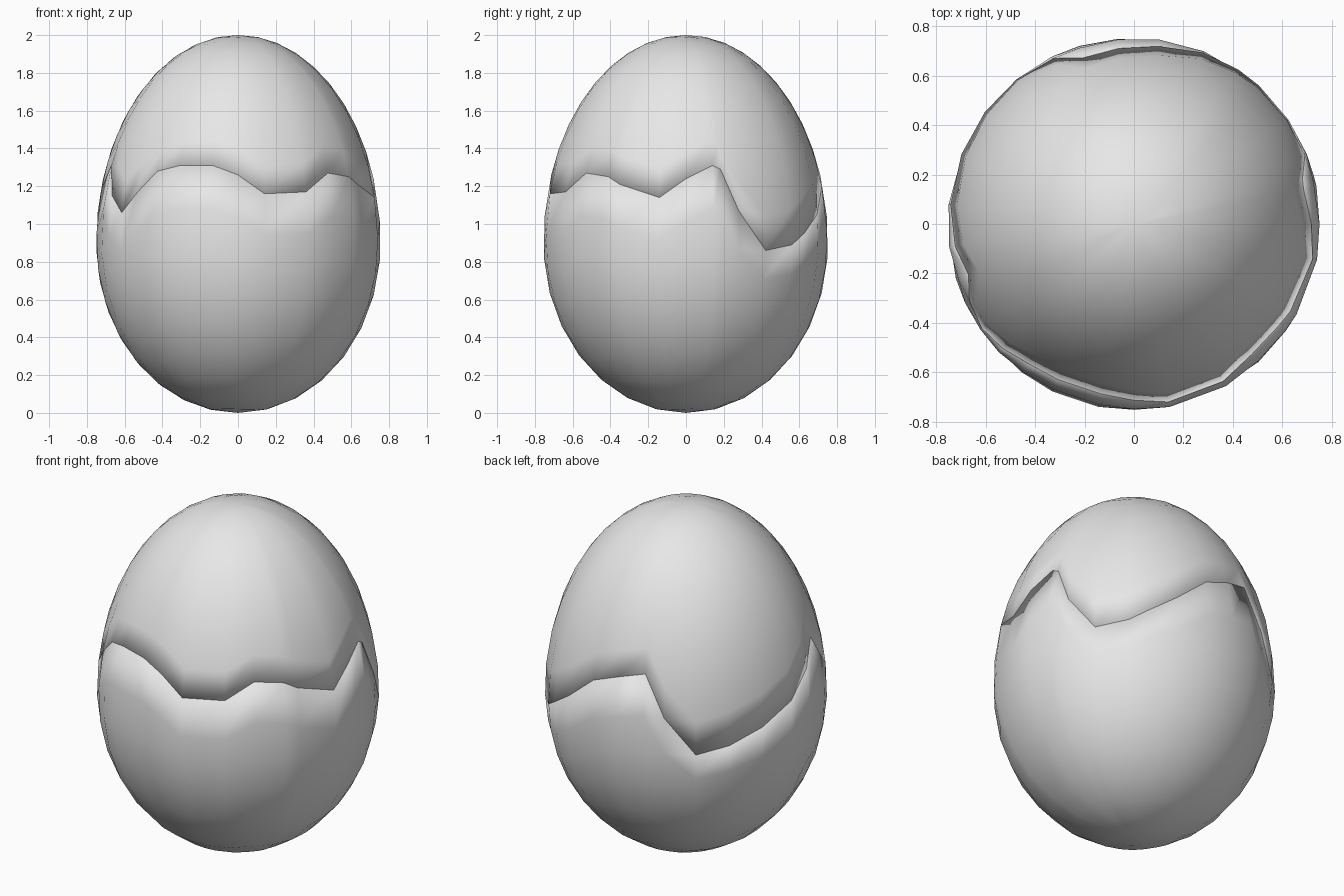
import bpy, bmesh
from math import sin, cos, asin, pi, radians

cube = bpy.data.objects.get("Cube")
if cube:
    bpy.data.objects.remove(cube, do_unlink=True)

# Egg proportions: two half ellipsoids joined at the widest height
RADIUS, BELLY, TOP = 0.755, 0.9, 2.0
ROWS, WALL = 9, 0.03

# Jagged crack line: azimuth in degrees, height
CRACK = [(0, 1.24), (11.5, 1.31), (15, 1.29), (22, 1.07), (34, .86), (48, .89),
         (56, .95), (68, 1.05), (82, 1.2), (95, 1.26), (107, 1.3), (116, 1.07),
         (129, .86), (143, .9), (158, .97), (174, 1.06), (187, 1.18), (197, 1.31),
         (205, 1.15), (214.5, 1.06), (223.5, 1.17), (233, 1.28), (244, 1.31),
         (259, 1.31), (270, 1.26), (281, 1.16), (299.5, 1.17), (312, 1.27),
         (325, 1.25), (331, 1.21), (349, 1.14)]

shell = bpy.data.materials.new("eggshell_grey")
shell.use_nodes = True
colour = (0.8, 0.8, 0.8, 1)
shell.diffuse_color = colour
shell.node_tree.nodes["Principled BSDF"].inputs["Base Color"].default_value = colour


def semi_axis(up):
    return TOP - BELLY if up else BELLY


def egg_point(azimuth, t):
    a = radians(azimuth)
    r = RADIUS * cos(t)
    return (r * cos(a), r * sin(a), BELLY + semi_axis(t > 0) * sin(t))


def half_shell(name, side):
    """Grow rows from the crack to the pole on one side (+1 top, -1 bottom)."""
    bm = bmesh.new()
    rings = []
    for row in range(ROWS):
        ring = []
        for azimuth, z in CRACK:
            start = asin((z - BELLY) / semi_axis(z > BELLY))
            t = start + (side * pi / 2 - start) * row / ROWS
            ring.append(bm.verts.new(egg_point(azimuth, t)))
        rings.append(ring)
    pole = bm.verts.new(egg_point(0, side * pi / 2))
    n = len(CRACK)
    for i in range(n):
        j = (i + 1) % n
        for a, b in zip(rings, rings[1:]):
            quad = (a[i], a[j], b[j], b[i])
            bm.faces.new(quad if side > 0 else quad[::-1])
        tri = (rings[-1][i], rings[-1][j], pole)
        bm.faces.new(tri if side > 0 else tri[::-1])
    for face in bm.faces:
        face.smooth = True
    mesh = bpy.data.meshes.new(name)
    bm.to_mesh(mesh)
    bm.free()
    mesh.materials.append(shell)
    obj = bpy.data.objects.new(name, mesh)
    bpy.context.collection.objects.link(obj)
    # Wall thickness, with the rim blending softly into the outside
    wall = obj.modifiers.new("wall", 'SOLIDIFY')
    wall.thickness = WALL
    wall.offset = -1


half_shell("upper_shell", 1)
half_shell("lower_shell", -1)
